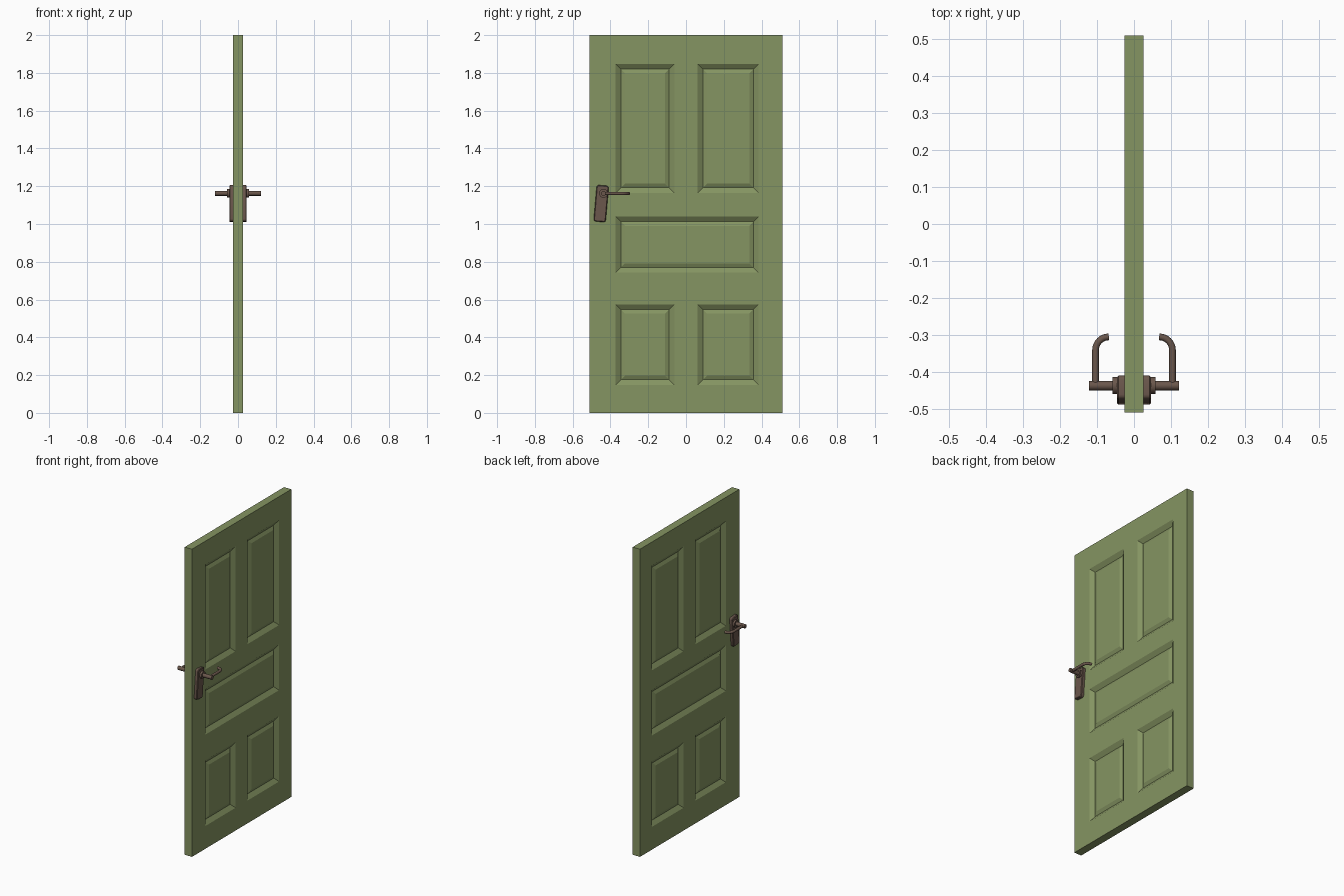
import bpy, bmesh, math
from mathutils import Matrix, Vector

cube = bpy.data.objects.get("Cube")
if cube:
    bpy.data.objects.remove(cube, do_unlink=True)


def make_material(name, rgb):
    m = bpy.data.materials.new(name)
    m.use_nodes = True
    m.diffuse_color = (*rgb, 1)
    m.node_tree.nodes["Principled BSDF"].inputs["Base Color"].default_value = (*rgb, 1)
    return m


green = make_material("olive green paint", (0.235, 0.298, 0.122))
bronze = make_material("dark bronze", (0.145, 0.095, 0.072))

HALF_T, HALF_W, HEIGHT = 0.026, 0.51, 2.0
PIVOT_Y, PIVOT_Z = -0.437, 1.162


def new_object(name, bm, mat):
    me = bpy.data.meshes.new(name)
    bm.to_mesh(me)
    bm.free()
    ob = bpy.data.objects.new(name, me)
    bpy.context.collection.objects.link(ob)
    me.materials.append(mat)
    return ob


def smooth(ob):
    bpy.ops.object.select_all(action='DESELECT')
    ob.select_set(True)
    bpy.context.view_layer.objects.active = ob
    bpy.ops.object.shade_smooth_by_angle(angle=math.radians(35))


# Door slab, with raised-field panels sunk into both faces
PANELS = [(-0.372, -0.062, 1.165, 1.848), (0.062, 0.385, 1.165, 1.848),
          (-0.372, 0.385, 0.742, 1.04),
          (-0.372, -0.062, 0.148, 0.575), (0.062, 0.385, 0.148, 0.575)]
bm = bmesh.new()
bmesh.ops.create_cube(bm, size=1, matrix=Matrix.Translation((0, 0, HEIGHT / 2))
                      @ Matrix.Diagonal((2 * HALF_T, 2 * HALF_W, HEIGHT, 1)))
y_cuts = {y for p in PANELS for y in p[:2]}
z_cuts = {z for p in PANELS for z in p[2:]}
cuts = [((0, y, 0), (0, 1, 0)) for y in y_cuts] + [((0, 0, z), (0, 0, 1)) for z in z_cuts]
for co, no in cuts:
    bmesh.ops.bisect_plane(bm, geom=bm.verts[:] + bm.edges[:] + bm.faces[:],
                           plane_co=co, plane_no=no)
fields = []
for y0, y1, z0, z1 in PANELS:
    for side in (-1, 1):
        cells = []
        for f in bm.faces:
            c = f.calc_center_median()
            if f.normal.x * side > 0.9 and y0 < c.y < y1 and z0 < c.z < z1:
                cells.append(f)
        if len(cells) > 1:
            cells = bmesh.ops.dissolve_faces(bm, faces=cells)["region"]
        fields += cells
bm.normal_update()
bmesh.ops.inset_individual(bm, faces=fields, thickness=0.028, depth=-0.019,
                           use_even_offset=True)
bm.normal_update()
bmesh.ops.inset_individual(bm, faces=fields, thickness=0.022, depth=0.01,
                           use_even_offset=True)
new_object("door_slab", bm, green)


def cylinder_x(name, x0, x1, radius):
    """Round part lying along x on the handle axis."""
    bm = bmesh.new()
    mat = (Matrix.Translation(((x0 + x1) / 2, PIVOT_Y, PIVOT_Z))
           @ Matrix.Rotation(math.pi / 2, 4, 'Y'))
    bmesh.ops.create_cone(bm, cap_ends=True, segments=24, radius1=radius,
                          radius2=radius, depth=abs(x1 - x0), matrix=mat)
    smooth(new_object(name, bm, bronze))


# Handle set, once on each face
for side, label in ((1, "left"), (-1, "right")):
    # Slightly tilted back plate with rounded corners
    bm = bmesh.new()
    bmesh.ops.create_cube(bm, size=1, matrix=Matrix.Diagonal((0.026, 0.064, 0.193, 1)))
    corners = [e for e in bm.edges
               if abs((e.verts[0].co - e.verts[1].co).x) > 0.01]
    bmesh.ops.bevel(bm, geom=corners, offset=0.012, segments=3, profile=0.5,
                    affect='EDGES')
    rim = [e for e in bm.edges if all(v.co.x * side > 0.012 for v in e.verts)]
    bmesh.ops.bevel(bm, geom=rim, offset=0.004, segments=1, affect='EDGES')
    bm.transform(Matrix.Translation((side * 0.033, -0.449, 1.108))
                 @ Matrix.Rotation(math.radians(-5), 4, 'X'))
    smooth(new_object(label + "_back_plate", bm, bronze))

    cylinder_x(label + "_rosette", side * 0.04, side * 0.058, 0.023)
    cylinder_x(label + "_spindle", side * 0.05, side * 0.122, 0.0125)

    # Lever bar that hooks back towards the door
    bend, reach, bend_y = 0.036, 0.104, -0.341
    path = [Vector((side * reach, PIVOT_Y, PIVOT_Z))]
    for i in range(9):
        a = math.pi / 2 * i / 8
        path.append(Vector((side * (reach - bend + bend * math.cos(a)),
                            bend_y + bend * math.sin(a), PIVOT_Z)))
    cu = bpy.data.curves.new(label + "_lever", 'CURVE')
    cu.dimensions = '3D'
    cu.bevel_depth = 0.009
    cu.bevel_resolution = 3
    cu.use_fill_caps = True
    sp = cu.splines.new('POLY')
    sp.points.add(len(path) - 1)
    for p, co in zip(sp.points, path):
        p.co = (*co, 1)
    sp.use_smooth = True
    cu.materials.append(bronze)
    ob = bpy.data.objects.new(label + "_lever", cu)
    bpy.context.collection.objects.link(ob)
